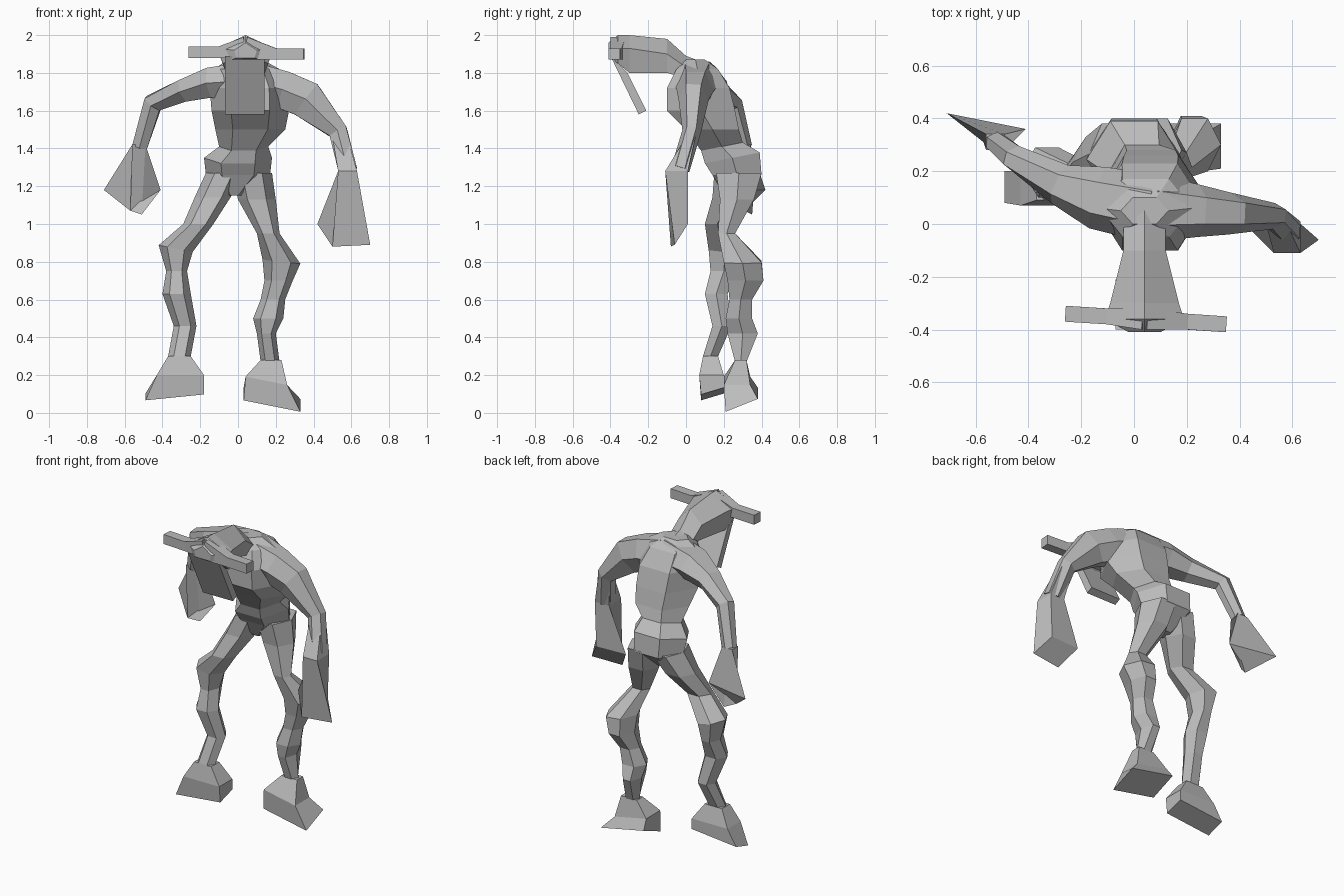
import bpy
import bmesh
from mathutils import Vector

cube = bpy.data.objects.get("Cube")
if cube:
    bpy.data.objects.remove(cube, do_unlink=True)

grey = (.5, .5, .5, 1)
skin = bpy.data.materials.new("stone grey")
skin.use_nodes = True
skin.diffuse_color = grey
skin.node_tree.nodes["Principled BSDF"].inputs["Base Color"].default_value = grey

# Unit outlines: a hexagon with points to the sides, and a square
HEX = [(1, 0), (.5, 1), (-.5, 1), (-1, 0), (-.5, -1), (.5, -1)]
BOX = [(1, 1), (-1, 1), (-1, -1), (1, -1)]


def loft(name, rings):
    """Skin a list of equal-length point rings and cap both ends."""
    bm = bmesh.new()
    loops = [[bm.verts.new(point) for point in ring] for ring in rings]
    count = len(loops[0])
    for lower, upper in zip(loops, loops[1:]):
        for i in range(count):
            j = (i + 1) % count
            bm.faces.new((lower[i], lower[j], upper[j], upper[i]))
    bm.faces.new(loops[0])
    bm.faces.new(loops[-1])
    bmesh.ops.recalc_face_normals(bm, faces=bm.faces)
    mesh = bpy.data.meshes.new(name)
    bm.to_mesh(mesh)
    bm.free()
    mesh.materials.append(skin)
    part = bpy.data.objects.new(name, mesh)
    bpy.context.collection.objects.link(part)


def level(left, right, front, back, height, slope_x=0, slope_y=0, outline=HEX):
    """Ring filling an x-y extent at a height, tilted by two slopes."""
    center_x, center_y = (left + right) / 2, (front + back) / 2
    half_x, half_y = (right - left) / 2, (back - front) / 2
    return [(center_x + u * half_x, center_y + v * half_y,
             height + slope_x * u * half_x + slope_y * v * half_y) for u, v in outline]


def stack(name, *sections):
    """Part made of level rings from top to bottom or bottom to top."""
    loft(name, [level(*section) for section in sections])


def tube(name, outline, *path):
    """Part swept along (x, y, z, depth radius, side radius) stations."""
    centers = [Vector(station[:3]) for station in path]
    rings = []
    for i, (center, station) in enumerate(zip(centers, path)):
        along = centers[min(i + 1, len(path) - 1)] - centers[max(i - 1, 0)]
        side = along.cross(Vector((0, 1, 0))).normalized()
        depth = side.cross(along).normalized()
        rings.append([center + depth * u * station[3] + side * v * station[4]
                      for u, v in outline])
    loft(name, rings)


def head_ring(y, bottom, side, top, width):
    """Five-sided head section with a ridge on top and a narrower jaw."""
    jaw = width * .8
    return [(x + .04, y, z) for x, z in
            [(0, top), (width, side), (jaw, bottom), (-jaw, bottom), (-width, side)]]


# Torso: crotch, pelvis, waist, ribcage, shoulders
stack("torso",
      (-.06, .02, .2, .28, 1.15),
      (-.17, .17, .14, .4, 1.26),
      (-.18, .18, .1, .39, 1.35, 0, .2),
      (-.1, .16, .08, .3, 1.41, 0, .2),
      (-.12, .25, 0, .28, 1.5),
      (-.14, .27, -.1, .26, 1.6),
      (-.15, .27, -.1, .23, 1.72),
      (-.13, .22, -.05, .17, 1.82),
      (-.05, .13, 0, .1, 1.87))

# Head: neck, crown, brow, muzzle
loft("head", [head_ring(*section) for section in [
    (.08, 1.74, 1.82, 1.86, .12),
    (0, 1.77, 1.83, 1.89, .08),
    (-.1, 1.8, 1.9, 1.98, .08),
    (-.3, 1.8, 1.93, 2, .13),
    (-.36, 1.85, 1.93, 2, .15),
    (-.41, 1.88, 1.92, 1.96, .06)]])

# Long face plate hanging forward of the chest
profile = [(-.4, 1.89), (-.25, 1.58), (-.21, 1.6), (-.31, 1.8)]
loft("face_plate", [[(x, y, z) for y, z in profile] for x in (-.07, .14)])

# Horns sweep out of the brow
brow = (.04, -.36, 1.93, .04, .06)
tube("right_horn", BOX, brow, (-.1, -.35, 1.91, .03, .03), (-.26, -.34, 1.91, .03, .03))
tube("left_horn", BOX, brow, (.2, -.37, 1.9, .03, .03), (.35, -.38, 1.9, .03, .03))

# Arms: shoulder, upper arm, elbow, wrist
shoulder = (.06, .06, 1.76, .13, .1)
tube("right_arm", HEX, shoulder,
     (-.14, .1, 1.75, .12, .08),
     (-.28, .15, 1.71, .08, .06),
     (-.45, .25, 1.64, .05, .05),
     (-.52, .31, 1.41, .04, .04))
tube("left_arm", HEX, shoulder,
     (.24, .05, 1.71, .1, .1),
     (.36, .04, 1.66, .08, .1),
     (.53, .03, 1.49, .05, .05),
     (.58, -.03, 1.29, .05, .05))

# Hands: flared mitts
loft("right_hand", [
    level(-.56, -.49, .28, .34, 1.42, outline=BOX),
    [(-.41, .36, 1.18), (-.71, .42, 1.18), (-.57, .31, 1.07), (-.51, .35, 1.05)]])
loft("left_hand", [
    level(.5, .58, 0, .05, 1.46, outline=BOX),
    level(.53, .63, -.11, .01, 1.28, outline=BOX),
    [(.62, .01, 1), (.42, 0, 1), (.5, -.08, .88), (.7, -.06, .89)]])

# Legs: broad thighs, bent knees, thin ankles
stack("right_leg",
      (-.17, .02, .15, .38, 1.27),
      (-.23, -.04, .14, .33, 1.14),
      (-.29, -.13, .1, .23, 1),
      (-.42, -.24, .12, .29, .87, -.2),
      (-.38, -.27, .13, .27, .75),
      (-.4, -.25, .1, .22, .63),
      (-.34, -.22, .14, .24, .46),
      (-.37, -.25, .09, .17, .3))
stack("left_leg",
      (-.03, .18, .16, .4, 1.27),
      (0, .2, .18, .36, 1.13),
      (.1, .22, .17, .26, .95),
      (.13, .33, .2, .4, .8, -.1),
      (.14, .29, .22, .41, .7),
      (.12, .25, .23, .35, .6),
      (.08, .24, .21, .35, .5),
      (.1, .2, .22, .38, .42),
      (.12, .22, .26, .32, .27))

# Feet: wedges flaring out to a slanted sole
loft("right_foot", [
    level(-.37, -.25, .09, .17, .3, outline=BOX),
    level(-.43, -.18, .07, .2, .2, outline=BOX),
    level(-.49, -.18, .08, .2, .1, .1, .3, BOX)])
loft("left_foot", [
    level(.12, .23, .26, .32, .28, outline=BOX),
    level(.04, .26, .2, .34, .17, -.2, outline=BOX),
    level(.03, .33, .21, .38, .07, -.2, .4, BOX)])
